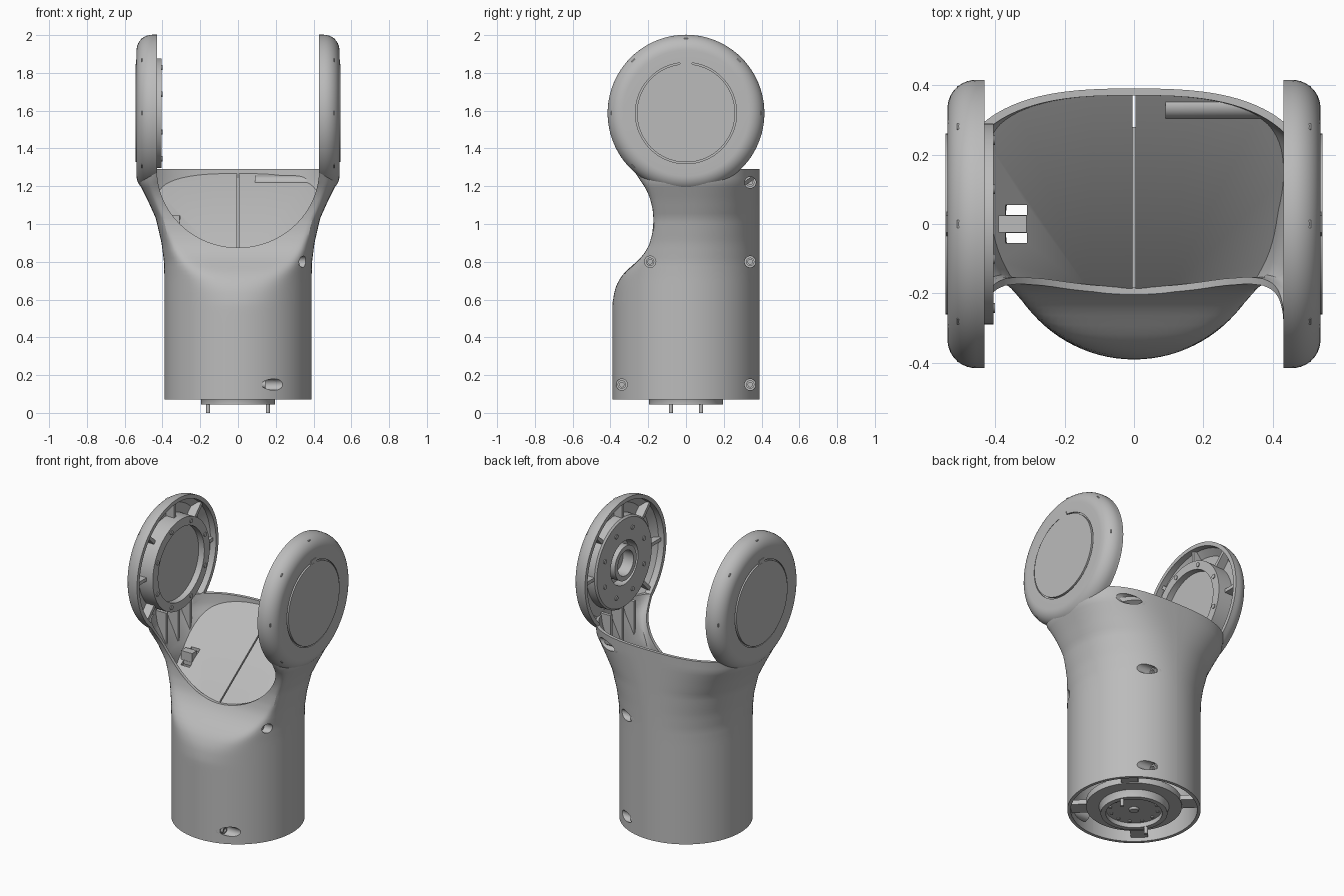
import bpy, bmesh, math

if "Cube" in bpy.data.objects:
    bpy.data.objects.remove(bpy.data.objects["Cube"])

grey = bpy.data.materials.new("light grey plastic")
grey.use_nodes = True
grey.diffuse_color = (0.5, 0.5, 0.5, 1)
grey.node_tree.nodes["Principled BSDF"].inputs["Base Color"].default_value = grey.diffuse_color

ARM_Z = 1.587      # height of the joint axis


def finish(bm, name):
    bmesh.ops.recalc_face_normals(bm, faces=bm.faces)
    mesh = bpy.data.meshes.new(name)
    bm.to_mesh(mesh)
    bm.free()
    mesh.materials.append(grey)
    ob = bpy.data.objects.new(name, mesh)
    bpy.context.collection.objects.link(ob)
    return ob


def activate(ob):
    bpy.ops.object.select_all(action='DESELECT')
    ob.select_set(True)
    bpy.context.view_layer.objects.active = ob


def boolean(ob, tool, operation='DIFFERENCE', keep=False):
    mod = ob.modifiers.new("cut", 'BOOLEAN')
    mod.operation, mod.solver, mod.object = operation, 'EXACT', tool
    activate(ob)
    bpy.ops.object.modifier_apply(modifier=mod.name)
    if not keep:
        bpy.data.objects.remove(tool)
    return ob


def box(name, x, y, z):
    bm = bmesh.new()
    bmesh.ops.create_cube(bm, size=1)
    for v in bm.verts:
        v.co = [(r[0] + r[1]) / 2 + c * (r[1] - r[0]) for c, r in zip(v.co, (x, y, z))]
    return finish(bm, name)


def lathe(name, profile, axis='z', side=1, centre=(0, 0), steps=96):
    """Revolve closed (radius, height) points about the z axis or a sideways axis."""
    bm = bmesh.new()
    rings = []
    for i in range(steps):
        a = 2 * math.pi * i / steps
        ring = []
        for r, h in profile:
            u, w = centre[0] + r * math.cos(a), centre[1] + r * math.sin(a)
            ring.append(bm.verts.new((side * h, u, w) if axis == 'x' else (u, w, h)))
        rings.append(ring)
    n = len(profile)
    for i in range(steps):
        p, q = rings[i], rings[(i + 1) % steps]
        for j in range(n):
            k = (j + 1) % n
            if profile[j][0] or profile[k][0]:
                bm.faces.new((p[j], p[k], q[k], q[j]))
    bmesh.ops.remove_doubles(bm, verts=bm.verts, dist=1e-5)
    bmesh.ops.dissolve_degenerate(bm, edges=bm.edges, dist=1e-5)
    return finish(bm, name)


def rod(name, radius, h0, h1, **kw):
    return lathe(name, [(0, h0), (radius, h0), (radius, h1), (0, h1)], **kw)


def prism(name, points, axis, lo, hi):
    """Extrude a flat outline along the x or y axis."""
    bm = bmesh.new()
    place = (lambda p, d: (d, *p)) if axis == 'x' else (lambda p, d: (p[0], d, p[1]))
    a = [bm.verts.new(place(p, lo)) for p in points]
    b = [bm.verts.new(place(p, hi)) for p in points]
    bm.faces.new(a)
    bm.faces.new(b)
    for i in range(len(a)):
        j = (i + 1) % len(a)
        bm.faces.new((a[i], a[j], b[j], b[i]))
    return finish(bm, name)


def lerp(table, z):
    for (z0, v0), (z1, v1) in zip(table, table[1:]):
        if z <= z1:
            return v0 + (v1 - v0) * max(0, (z - z0) / (z1 - z0))
    return table[-1][1]


# Half width and front scoop depth, by height
WIDTH = [(.72, .39), (.8, .392), (.9, .405), (1.03, .435), (1.13, .48), (1.22, .525), (1.3, .537)]
SCOOP = [(.45, .8), (.6, .44), (.68, .38), (.73, .34), (.77, .297), (.81, .25), (.85, .217), (.89, .195),
         (.95, .178), (1.02, .172), (1.08, .177), (1.14, .192), (1.19, .215), (1.24, .25), (1.31, .31)]


def shell(name, inset, z0, z1, steps=96, rows=52):
    """Tube that flares sideways into the arms and is scooped at the front."""
    bm = bmesh.new()
    rings = []
    for k in range(rows + 1):
        z = z0 + (z1 - z0) * k / rows
        w = lerp(WIDTH, z)
        power = 2 / (2 + 0.8 * (w - .39) / .147)
        front = lerp(SCOOP, z) - inset
        ring = []
        for i in range(steps):
            a = 2 * math.pi * i / steps
            c, s = math.cos(a), math.sin(a)
            x = math.copysign(abs(c) ** power * (w - inset), c)
            y = abs(s) ** power * (.39 - inset)
            if s < 0:
                y = -(max(y, 1e-3) ** -14 + front ** -14) ** (-1 / 14)
            ring.append(bm.verts.new((x, y, z)))
        rings.append(ring)
    for p, q in zip(rings, rings[1:]):
        for i in range(steps):
            j = (i + 1) % steps
            bm.faces.new((p[i], p[j], q[j], q[i]))
    bm.faces.new(rings[0])
    bm.faces.new(rings[-1])
    return finish(bm, name)


parts = []
outer = shell("outer_tool", 0, .07, 1.29)
inner = shell("inner_tool", .02, .01, 1.31)
bed = shell("bed_tool", .014, .01, 1.305)

# Hollow body with the U-shaped front opening and the centre seam
body = boolean(shell("body", 0, .07, 1.29), inner, keep=True)
arc = [math.pi * i / 48 for i in range(49)]
u_shape = [(.43 * math.cos(a), 1.29 - .415 * math.sin(a)) for a in arc] + [(-.43, 1.5), (.43, 1.5)]
boolean(body, prism("opening_tool", u_shape, 'y', -.7, -.02))
boolean(body, box("seam_tool", (-.004, .004), (-1, 1), (0, 1.5)))

# Sloping floor with the cable slots
floor = prism("sloping_floor", [(-.4, .724), (.5, 1.359), (.5, 1.335), (-.4, .7)], 'x', -.7, .7)
boolean(floor, bed, 'INTERSECT', keep=True)
boolean(floor, box("seam_tool", (-.004, .004), (-1, 1), (0, 1.5)))
for y in (-.04, .04):
    boolean(floor, box("slot_tool", (-.37, -.308), (y - .014, y + .014), (.8, 1.2)))
parts += [floor, box("cable_clip", (-.39, -.31), (-.025, .025), (.985, 1.045))]

# Screw recesses on the left half
for y, z, seat in ((.34, 1.22, .14), (.34, .8, .13), (.34, .15, .13), (-.19, .8, .29), (-.34, .15, .13)):
    at = dict(axis='x', centre=(y, z), steps=32)
    boolean(body, rod("hole_tool", .03, seat, .7, **at))
    boss = boolean(rod("screw_boss", .036, seat - .05, .7, **at), outer, 'INTERSECT', keep=True)
    boolean(boss, rod("hole_tool", .03, seat, .7, **at))
    screw = [(0, seat - .01), (.022, seat - .01), (.022, seat + .015), (.012, seat + .015),
             (.012, seat + .005), (0, seat + .005)]
    parts += [boss, lathe("screw", screw, **at)]
parts.append(body)

# Round joint heads, hollow on the inside, with a flush cover outside
rounding = [(.333 + .082 * math.cos(a), .455 + .082 * math.sin(a))
            for a in (math.pi / 2 * i / 10 for i in range(11))]
head = [(.39, .43), (.415, .43)] + rounding + [
    (.268, .537), (.268, .528), (.26, .528), (.26, .542), (0, .542), (0, .505), (.35, .505), (.39, .47)]
for side, label in ((1, "left"), (-1, "right")):
    at = dict(axis='x', side=side, centre=(0, ARM_Z))
    ob = lathe(label + "_joint_head", head, **at)
    parts.append(boolean(ob, inner, keep=True))
    tab = [(-.035, 1.842), (.035, 1.842), (.024, 1.872), (-.024, 1.872)]
    parts.append(prism(label + "_cover_tab", tab, 'x', side * .534, side * .541))

    # Inner bearing hub
    if side > 0:
        hub = [(.29, .51), (.29, .45), (.28, .44), (.14, .44), (.14, .51)]
        parts.append(lathe("left_hub_collar", [(.11, .51), (.11, .43), (.08, .43), (.08, .51)], **at))
        bolt_r, bolt_x = .215, .434
    else:
        hub = [(.29, .51), (.29, .405), (.235, .405), (.235, .445), (0, .445), (0, .51)]
        bolt_r, bolt_x = .262, .4
    parts.append(lathe(label + "_hub", hub, **at))

    # Hub bolts and radial ribs
    for i in range(8):
        a = math.pi * (i + .5) / 4
        c = (bolt_r * math.cos(a), ARM_Z + bolt_r * math.sin(a))
        parts.append(rod(label + "_hub_bolt", .014, bolt_x, .46, axis='x', side=side, centre=c, steps=16))
    for i in range(-1, 6):
        a = math.pi * i / 4 + .0
        if i == -1:
            continue
        c, s = math.cos(a), math.sin(a)
        outline = [(r * c - t * s, ARM_Z + r * s + t * c)
                   for r, t in ((.28, -.011), (.398, -.011), (.398, .011), (.28, .011))]
        parts.append(prism(label + "_head_rib", outline, 'x', side * .45, side * .51))

    # Ribs down the neck
    for y in (-.1, .02, .14):
        x = sorted((side * .435, side * .6))
        rib = box(label + "_neck_rib", x, (y - .01, y + .01), (1.0, 1.304))
        parts.append(boolean(rib, bed, 'INTERSECT', keep=True))

# Base coupling with spokes and locating pins
coupling = [(0, .062), (.025, .062), (.03, .075), (.165, .075), (.165, .045), (.195, .045), (.195, .065),
            (.205, .09), (.28, .09), (.28, .13), (0, .13)]
parts.append(lathe("base_coupling", coupling))
for i in range(4):
    a = math.pi * (i + .5) / 2
    spoke = box("base_spoke", (.26, .382), (-.05, .05), (.095, .125))
    spoke.rotation_euler.z = a
    parts.append(spoke)
for i in range(12):
    a = math.pi * i / 6
    c = (.14 * math.cos(a), .14 * math.sin(a))
    parts.append(rod("coupling_bolt", .01, .068, .09, centre=c, steps=12))
for s in (-1, 1):
    parts.append(rod("locating_pin", .011, 0, .07, centre=(s * .158, s * .08), steps=20))

for tool in (outer, inner, bed):
    bpy.data.objects.remove(tool)
for ob in parts:
    activate(ob)
    bpy.ops.object.shade_smooth_by_angle(angle=math.radians(30))
